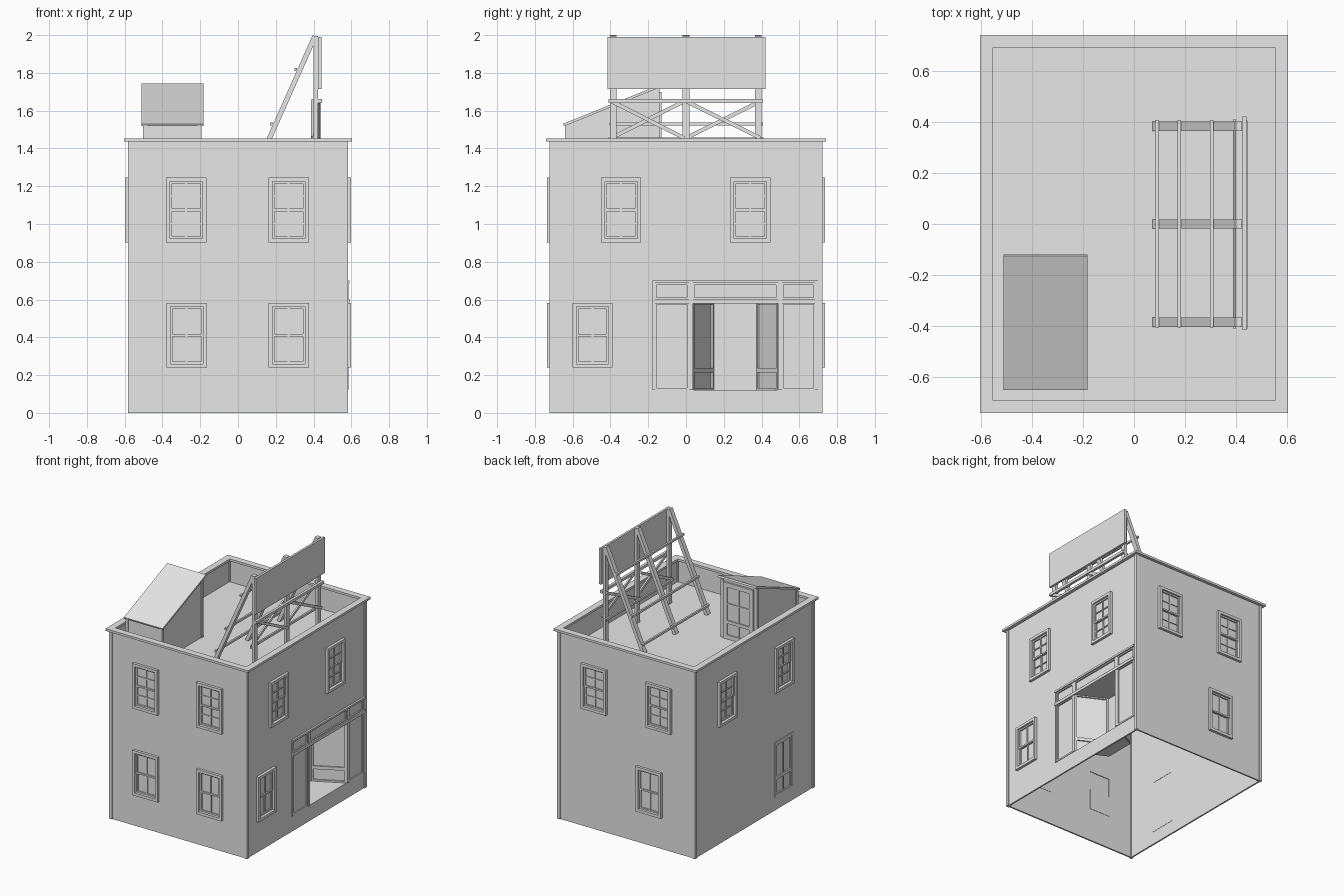
import bpy, bmesh, math
from mathutils import Matrix, Vector

cube = bpy.data.objects.get("Cube")
if cube:
    bpy.data.objects.remove(cube, do_unlink=True)

mat = bpy.data.materials.new("light_grey")
mat.use_nodes = True
GREY = (0.8, 0.8, 0.8, 1)
mat.diffuse_color = GREY
mat.node_tree.nodes["Principled BSDF"].inputs["Base Color"].default_value = GREY


def finish(name, bm, m=Matrix()):
    bmesh.ops.recalc_face_normals(bm, faces=bm.faces)
    me = bpy.data.meshes.new(name)
    bm.to_mesh(me)
    bm.free()
    me.transform(m)
    me.materials.append(mat)
    ob = bpy.data.objects.new(name, me)
    bpy.context.collection.objects.link(ob)
    return ob


def boxes(name, items, m=Matrix()):
    """Each item is (x0, x1, y0, y1, z0, z1)."""
    bm = bmesh.new()
    for a, b, c, d, e, f in items:
        t = Matrix.Translation(((a + b) / 2, (c + d) / 2, (e + f) / 2))
        s = Matrix.Diagonal((b - a, d - c, f - e, 1))
        bmesh.ops.create_cube(bm, size=1, matrix=t @ s)
    return finish(name, bm, m)


def strut(name, p, q, side, width, thick):
    """Straight beam from p to q; width runs along the side axis."""
    p, q, sx = Vector(p), Vector(q), Vector(side)
    d = (q - p).normalized()
    rot = Matrix((sx, d.cross(sx), d)).transposed().to_4x4()
    bm = bmesh.new()
    bmesh.ops.create_cube(bm, size=1, matrix=Matrix.Translation((p + q) / 2) @ rot
                          @ Matrix.Diagonal((width, thick, (q - p).length, 1)))
    return finish(name, bm)


def prism(name, pts, z0, z1, m=Matrix()):
    bm = bmesh.new()
    face = bm.faces.new([bm.verts.new((x, y, z0)) for x, y in pts])
    ext = bmesh.ops.extrude_face_region(bm, geom=[face])["geom"]
    bmesh.ops.translate(bm, vec=(0, 0, z1 - z0),
                        verts=[v for v in ext if isinstance(v, bmesh.types.BMVert)])
    return finish(name, bm, m)


# Local wall frame: x runs along the wall, -y points out, wall face at y = 0
HX, HY, TOP, ROOF = 0.577, 0.717, 1.44, 1.27


def side_matrix(turn, dist):
    return Matrix.Rotation(math.radians(turn), 4, 'Z') @ Matrix.Translation((0, -dist, 0))


SIDES = {"front": (side_matrix(0, HY), HX), "right": (side_matrix(90, HX), HY),
         "back": (side_matrix(180, HY), HX), "left": (side_matrix(270, HX), HY)}


def wall(name, half, holes, m):
    """Thin wall with rectangular openings (u0, u1, z0, z1)."""
    us = sorted({-half, half} | {u for h in holes for u in h[:2]})
    zs = sorted({0, TOP} | {z for h in holes for z in h[2:]})
    bm = bmesh.new()
    grid = [[bm.verts.new((u, 0, z)) for z in zs] for u in us]
    for i in range(len(us) - 1):
        for j in range(len(zs) - 1):
            u, z = (us[i] + us[i + 1]) / 2, (zs[j] + zs[j + 1]) / 2
            if not any(h[0] < u < h[1] and h[2] < z < h[3] for h in holes):
                bm.faces.new((grid[i][j], grid[i + 1][j], grid[i + 1][j + 1], grid[i][j + 1]))
    ext = bmesh.ops.extrude_face_region(bm, geom=bm.faces[:])["geom"]
    bmesh.ops.translate(bm, vec=(0, 0.012, 0),
                        verts=[v for v in ext if isinstance(v, bmesh.types.BMVert)])
    bmesh.ops.dissolve_limit(bm, angle_limit=0.01, verts=bm.verts[:], edges=bm.edges[:])
    return finish(name, bm, m)


def ring(u0, u1, z0, z1, w, y0, y1):
    return [(u0, u0 + w, y0, y1, z0, z1), (u1 - w, u1, y0, y1, z0, z1),
            (u0 + w, u1 - w, y0, y1, z0, z0 + w), (u0 + w, u1 - w, y0, y1, z1 - w, z1)]


def sash(u0, u1, z0, z1, cols, rows, y):
    """Sash frame, glazing bars and glass."""
    items = ring(u0, u1, z0, z1, 0.012, y - 0.01, y + 0.002)
    items.append((u0, u1, y, y + 0.003, z0, z1))
    for i in range(1, cols):
        u = u0 + (u1 - u0) * i / cols
        items.append((u - 0.005, u + 0.005, y - 0.007, y, z0, z1))
    for j in range(1, rows):
        z = z0 + (z1 - z0) * j / rows
        items.append((u0, u1, y - 0.007, y, z - 0.004, z + 0.004))
    return items


def window(name, uc, z0, rows, m):
    u0, u1, z1 = uc - 0.107, uc + 0.107, z0 + 0.344
    boxes(name + "_casing", ring(u0, u1, z0, z1, 0.021, -0.02, 0.008), m)
    a, b, mid = u0 + 0.02, u1 - 0.02, (z0 + z1) / 2
    boxes(name + "_sashes", sash(a, b, z0 + 0.02, mid + 0.005, 2, rows, 0.010)
          + sash(a, b, mid - 0.005, z1 - 0.02, 2, rows, 0.004), m)
    return (u0 + 0.019, u1 - 0.019, z0 + 0.019, z1 - 0.019)


# Walls and windows: (centre, bottom, pane rows in each sash)
UP, LOW = 0.902, 0.239
LAYOUT = {"front": [(-0.275, UP, 2), (0.268, UP, 2), (-0.272, LOW, 1), (0.268, LOW, 1)],
          "right": [(-0.344, UP, 2), (0.34, UP, 2), (-0.495, LOW, 1)],
          "back": [(0.275, UP, 2), (-0.27, UP, 2), (0.195, LOW, 1)],
          "left": [(-0.335, UP, 2), (0.35, UP, 2)]}
SHOP = (-0.175, 0.695, 0.12, 0.70)
DOOR = (0.245, 0.47, 0.10, 0.52)
for side, wins in LAYOUT.items():
    m, half = SIDES[side]
    holes = [window(f"{side}_window_{i + 1}", u, z, r, m) for i, (u, z, r) in enumerate(wins)]
    holes += {"right": [SHOP], "left": [DOOR]}.get(side, [])
    wall(side + "_wall", half, holes, m)

# Corner trim, cornice and flat roof
boxes("corner_trim", [(sx * 0.571 - 0.0125, sx * 0.571 + 0.0125, sy * 0.711 - 0.0125,
                       sy * 0.711 + 0.0125, 0, TOP) for sx in (-1, 1) for sy in (-1, 1)])
boxes("cornice", [(-0.603, 0.603, s * 0.715 - 0.025, s * 0.715 + 0.025, 1.436, 1.453) for s in (-1, 1)]
      + [(s * 0.578 - 0.025, s * 0.578 + 0.025, -0.69, 0.69, 1.436, 1.453) for s in (-1, 1)])
boxes("roof_deck", [(-0.57, 0.57, -0.71, 0.71, ROOF - 0.01, ROOF)])

# Side door with panels
m = SIDES["left"][0]
u0, u1, z0, z1 = DOOR
boxes("side_door", ring(u0, u1, z0, z1, 0.018, -0.005, 0.014)
      + sash(u0 + 0.018, u1 - 0.018, z0 + 0.01, z0 + 0.14, 2, 1, 0.009)
      + sash(u0 + 0.018, u1 - 0.018, z0 + 0.14, z1 - 0.018, 2, 1, 0.009), m)

# Shop front: posts, beams, transom lights and display windows
m = SIDES["right"][0]
boxes("shop_frame", [(u, u + w, -0.008, 0.014, 0.12, 0.70)
                     for u, w in ((-0.178, 0.014), (0.016, 0.02), (0.487, 0.02), (0.684, 0.014))]
      + [(-0.178, 0.698, -0.014, 0.014, 0.58, 0.602), (-0.178, 0.698, -0.014, 0.014, 0.687, 0.702)], m)
boxes("transom_lights", sum([sash(a, b, 0.60, 0.69, 1, 1, 0.006)
                             for a, b in ((-0.168, 0.018), (0.034, 0.488), (0.505, 0.686))], []), m)
boxes("display_windows", sash(-0.168, 0.018, 0.12, 0.585, 1, 1, 0.006)
      + sash(0.505, 0.686, 0.12, 0.585, 1, 1, 0.006), m)

# Entrance recess with slanted sides
DEPTH, PL, PR = 0.22, 0.14, 0.38
plan = [(0.03, 0), (0.493, 0), (PR, DEPTH), (PL, DEPTH)]
prism("recess_floor", plan, 0.112, 0.12, m)
prism("recess_ceiling", plan, 0.582, 0.59, m)
boxes("recess_back", [(PL, PR, DEPTH, DEPTH + 0.006, 0.112, 0.59)], m)
for name, a, b in (("left", (0.032, 0.005), (PL, DEPTH)), ("right", (PR, DEPTH), (0.491, 0.005))):
    du, dy = b[0] - a[0], b[1] - a[1]
    length = math.hypot(du, dy)
    slant = m @ Matrix.Translation((a[0], a[1], 0)) @ Matrix.Rotation(math.atan2(dy, du), 4, 'Z')
    boxes(f"recess_{name}_side", sash(0, length, 0.12, 0.225, 1, 1, 0.002)
          + sash(0, length, 0.225, 0.585, 1, 1, 0.002), slant)

# Stair hut on the roof, with lean-to roof, corner posts and door
to_yz = Matrix(((0, 0, 1, 0), (1, 0, 0, 0), (0, 1, 0, 0), (0, 0, 0, 1)))
prism("hut_walls", [(-0.635, ROOF), (-0.635, 1.525), (-0.145, 1.722), (-0.145, ROOF)], -0.495, -0.2, to_yz)
strut("hut_roof", (-0.347, -0.648, 1.524), (-0.347, -0.122, 1.737), (1, 0, 0), 0.328, 0.014)
boxes("hut_corner_posts", [(x, x + 0.022, y, y + 0.022, ROOF, z) for x in (-0.502, -0.215)
                           for y, z in ((-0.641, 1.522), (-0.161, 1.715))])
hut = Matrix.Translation((0, -0.145, 0)) @ Matrix.Rotation(math.pi, 4, 'Z')
boxes("hut_door", ring(0.22, 0.475, ROOF, 1.70, 0.022, -0.014, 0)
      + sash(0.242, 0.453, ROOF + 0.02, 1.40, 2, 1, -0.004)
      + sash(0.242, 0.453, 1.40, 1.678, 2, 2, -0.004), hut)

# Billboard: panel, upright posts, sloping legs
boxes("billboard_panel", [(0.424, 0.441, -0.415, 0.42, 1.715, 1.99)])
for i, y in enumerate((-0.385, 0.0, 0.383)):
    boxes(f"billboard_post_{i + 1}", [(0.40, 0.423, y - 0.018, y + 0.018, ROOF, 1.995)])
    strut(f"billboard_leg_{i + 1}", (0.085, y, ROOF), (0.407, y, 1.994), (0, 1, 0), 0.036, 0.026)

# Rails across the legs and beams across the posts
boxes("leg_rails", [(x - 0.007, x + 0.007, -0.405, 0.408, z - 0.008, z + 0.008)
                    for x, z in ((0.09, 1.335), (0.177, 1.53), (0.305, 1.818))])
boxes("post_beams", [(0.424, 0.444, -0.41, 0.405, 1.64, 1.661),
                     (0.387, 0.40, -0.41, 0.41, 1.44, 1.457)])

# Crossed braces between the posts
for i, (a, b) in enumerate(((-0.395, -0.01), (0.0, 0.395))):
    strut(f"front_brace_{i + 1}", (0.43, a, 1.65), (0.43, b, 1.455), (1, 0, 0), 0.012, 0.02)
    strut(f"rear_brace_{i + 1}", (0.393, a, 1.455), (0.393, b, 1.65), (1, 0, 0), 0.012, 0.02)
